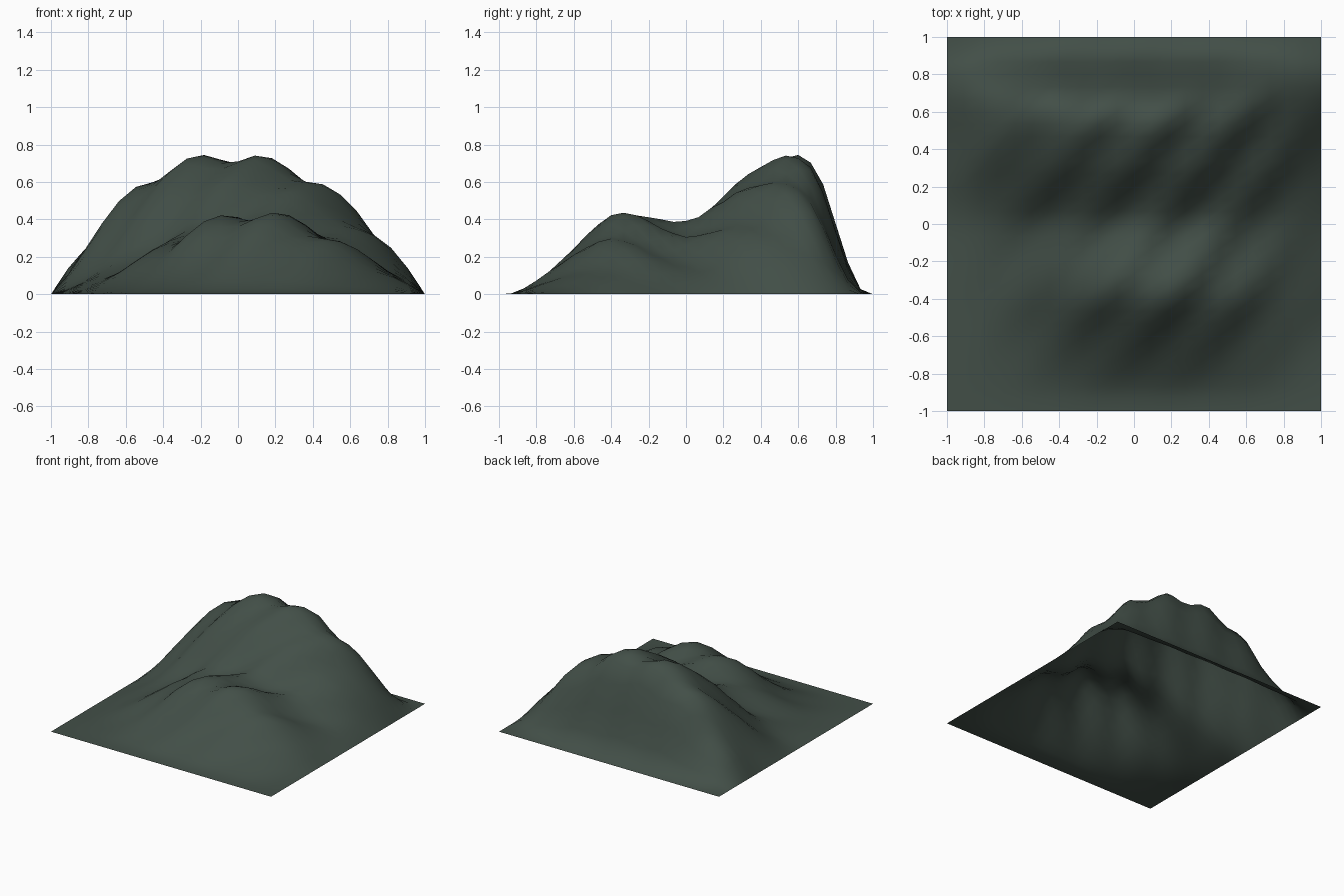
import bpy, bmesh, math

cube = bpy.data.objects.get("Cube")
if cube:
    bpy.data.objects.remove(cube, do_unlink=True)


def curve(keys, t):
    """Smooth interpolation through (position, value) keys."""
    if t <= keys[0][0]:
        return keys[0][1]
    for i in range(len(keys) - 1):
        (a, va), (b, vb) = keys[i], keys[i + 1]
        if t <= b:
            p, n = keys[max(i - 1, 0)], keys[min(i + 2, len(keys) - 1)]
            ma = (vb - p[1]) / (b - p[0]) * (b - a)
            mb = (n[1] - va) / (n[0] - a) * (b - a)
            u = (t - a) / (b - a)
            return ((2 * u**3 - 3 * u**2 + 1) * va + (u**3 - 2 * u**2 + u) * ma
                    + (3 * u**2 - 2 * u**3) * vb + (u**3 - u**2) * mb)
    return keys[-1][1]


# Front-to-back sections of the tall ridge and the lower hill
RIDGE = [(-1, 0), (-0.6, 0.01), (-0.27, 0.08), (0, 0.26), (0.13, 0.48), (0.27, 0.73),
         (0.4, 0.9), (0.53, 1), (0.6, 1), (0.67, 0.94), (0.73, 0.78), (0.8, 0.49),
         (0.87, 0.2), (0.93, 0.04), (1, 0)]
HILL = [(-1, 0), (-0.93, 0.01), (-0.87, 0.06), (-0.73, 0.27), (-0.6, 0.5), (-0.4, 0.84),
        (-0.27, 0.82), (-0.13, 0.6), (0, 0.4), (0.2, 0.14), (0.4, 0)]
# Strength of the hill from left edge to right edge of the sheet
HILL_SIDE = [(-1, 0.06), (-0.6, 0.19), (-0.2, 0.38), (0.2, 0.45), (0.6, 0.39), (1, 0.3)]


def height(x, y):
    side = 1 - x * x
    crest = 0.72 * side + 0.045 * math.exp(-((x + 0.5) / 0.35) ** 2) * min(1, side * 3)
    h = crest * curve(RIDGE, y) + side * curve(HILL_SIDE, x) * curve(HILL, y)
    # Diagonal gullies, fading out towards the flat border
    gully = math.cos(16.3 * (x - 0.13 - 0.78 * (y - 0.53)))
    return max(0, h + 0.03 * min(1, h / 0.3) * gully)


# Terrain sheet
bm = bmesh.new()
bmesh.ops.create_grid(bm, x_segments=22, y_segments=30, size=1)
for v in bm.verts:
    v.co.z = height(v.co.x, v.co.y)
for f in bm.faces:
    f.smooth = True
mesh = bpy.data.meshes.new("mountain_terrain")
bm.to_mesh(mesh)
bm.free()
terrain = bpy.data.objects.new("mountain_terrain", mesh)
bpy.context.collection.objects.link(terrain)

# Dark green rock
rock = bpy.data.materials.new("dark_green_rock")
rock.use_nodes = True
color = (0.055, 0.078, 0.064, 1)
rock.diffuse_color = color
rock.node_tree.nodes["Principled BSDF"].inputs["Base Color"].default_value = color
mesh.materials.append(rock)
